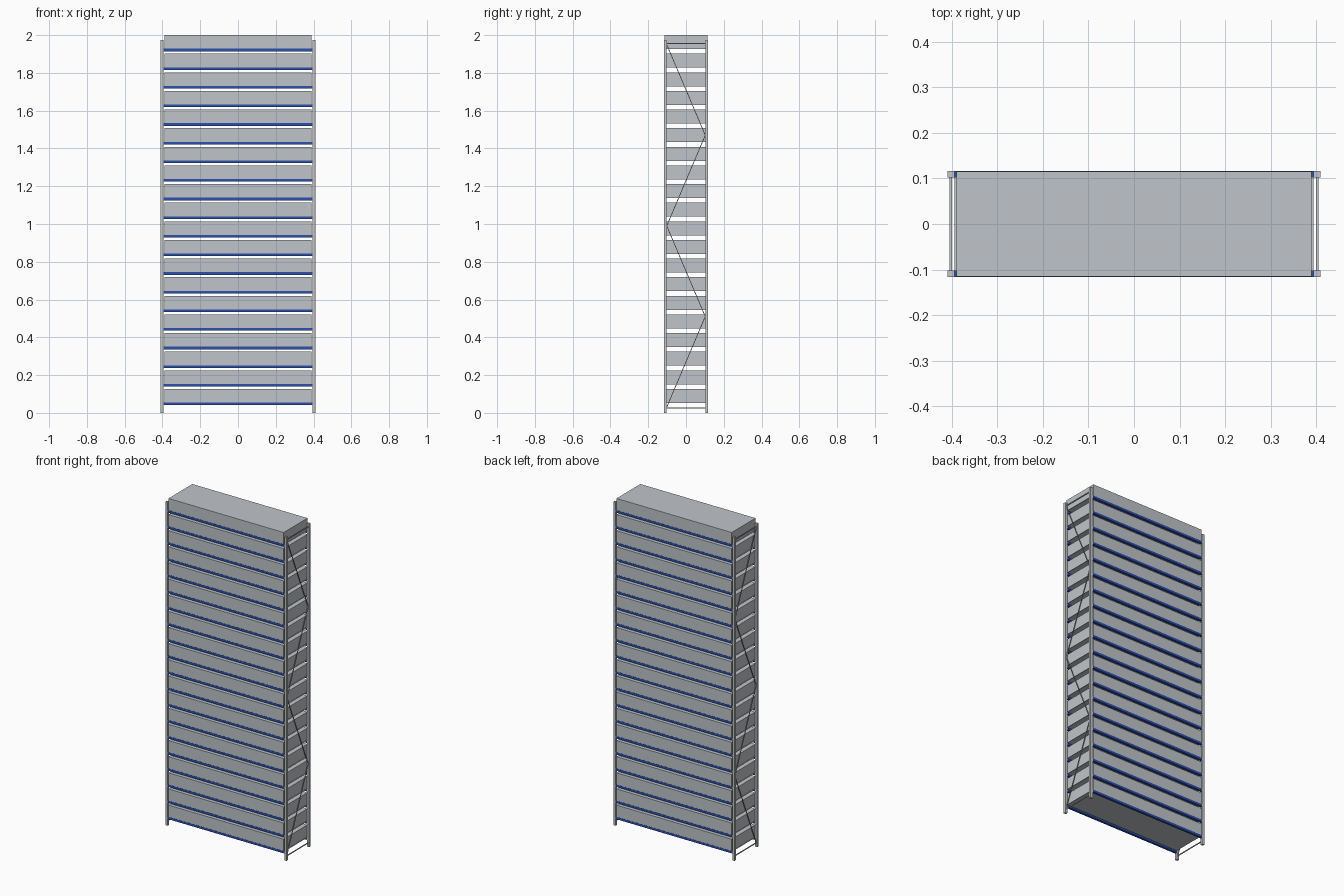
import bpy
from mathutils import Vector

cube = bpy.data.objects.get("Cube")
if cube:
    bpy.data.objects.remove(cube, do_unlink=True)


def material(name, rgb):
    m = bpy.data.materials.new(name)
    m.use_nodes = True
    m.diffuse_color = (*rgb, 1)
    m.node_tree.nodes["Principled BSDF"].inputs["Base Color"].default_value = (*rgb, 1)
    return m


BOX_GREY = material("box grey", (0.53, 0.56, 0.59))
STEEL = material("galvanised steel", (0.55, 0.57, 0.58))
BLUE = material("beam blue", (0.025, 0.08, 0.42))


def box(name, lo, hi, mat):
    """Axis-aligned block between two corners."""
    lo, hi = Vector(lo), Vector(hi)
    bpy.ops.mesh.primitive_cube_add(size=1, location=(lo + hi) / 2)
    ob = bpy.context.object
    ob.name = name
    ob.scale = hi - lo
    ob.data.materials.append(mat)
    return ob


def strut(name, a, b, thick, mat):
    """Thin square bar between two points."""
    a, b = Vector(a), Vector(b)
    bpy.ops.mesh.primitive_cube_add(size=1, location=(a + b) / 2)
    ob = bpy.context.object
    ob.name = name
    ob.rotation_euler = (b - a).to_track_quat("Z", "Y").to_euler()
    ob.scale = (thick, thick, (b - a).length)
    ob.data.materials.append(mat)
    return ob


LEVELS = 20
FIRST, LAST = 0.055, 1.928      # top of lowest and highest beam
STEP = (LAST - FIRST) / (LEVELS - 1)
X_IN, X_OUT = 0.394, 0.409      # upright faces
Y_IN, Y_OUT = 0.102, 0.116
BRACE_X = 0.402

# Shelf levels: front and back beams, thin deck, long storage box
for i in range(LEVELS):
    z = FIRST + i * STEP
    for side, s in (("front", -1), ("back", 1)):
        y0, y1 = sorted((s * Y_IN, s * Y_OUT))
        box(f"{side}_beam_{i + 1}", (-X_IN, y0, z - 0.014), (X_IN, y1, z), BLUE)
    box(f"deck_{i + 1}", (-X_IN, -Y_IN, z - 0.002), (X_IN, Y_IN, z), STEEL)
    box(f"storage_box_{i + 1}", (-0.389, -0.115, z), (0.389, 0.115, z + 0.072), BOX_GREY)

# End frames: uprights, level ties and zigzag bracing
for end, s in (("right", -1), ("left", 1)):
    x0, x1 = sorted((s * X_IN, s * X_OUT))
    for side, t in (("front", -1), ("back", 1)):
        y0, y1 = sorted((t * Y_IN, t * Y_OUT))
        box(f"{end}_{side}_upright", (x0, y0, 0), (x1, y1, 1.975), STEEL)
    x = s * BRACE_X
    for label, z in (("lower", 0.025), ("upper", 1.955)):
        strut(f"{end}_{label}_tie", (x, -Y_IN, z), (x, Y_IN, z), 0.005, STEEL)
    for k in range(4):
        y = -Y_IN if k % 2 == 0 else Y_IN
        z = 0.03 + 0.48 * k
        strut(f"{end}_diagonal_{k + 1}", (x, y, z), (x, -y, z + 0.48), 0.004, STEEL)
